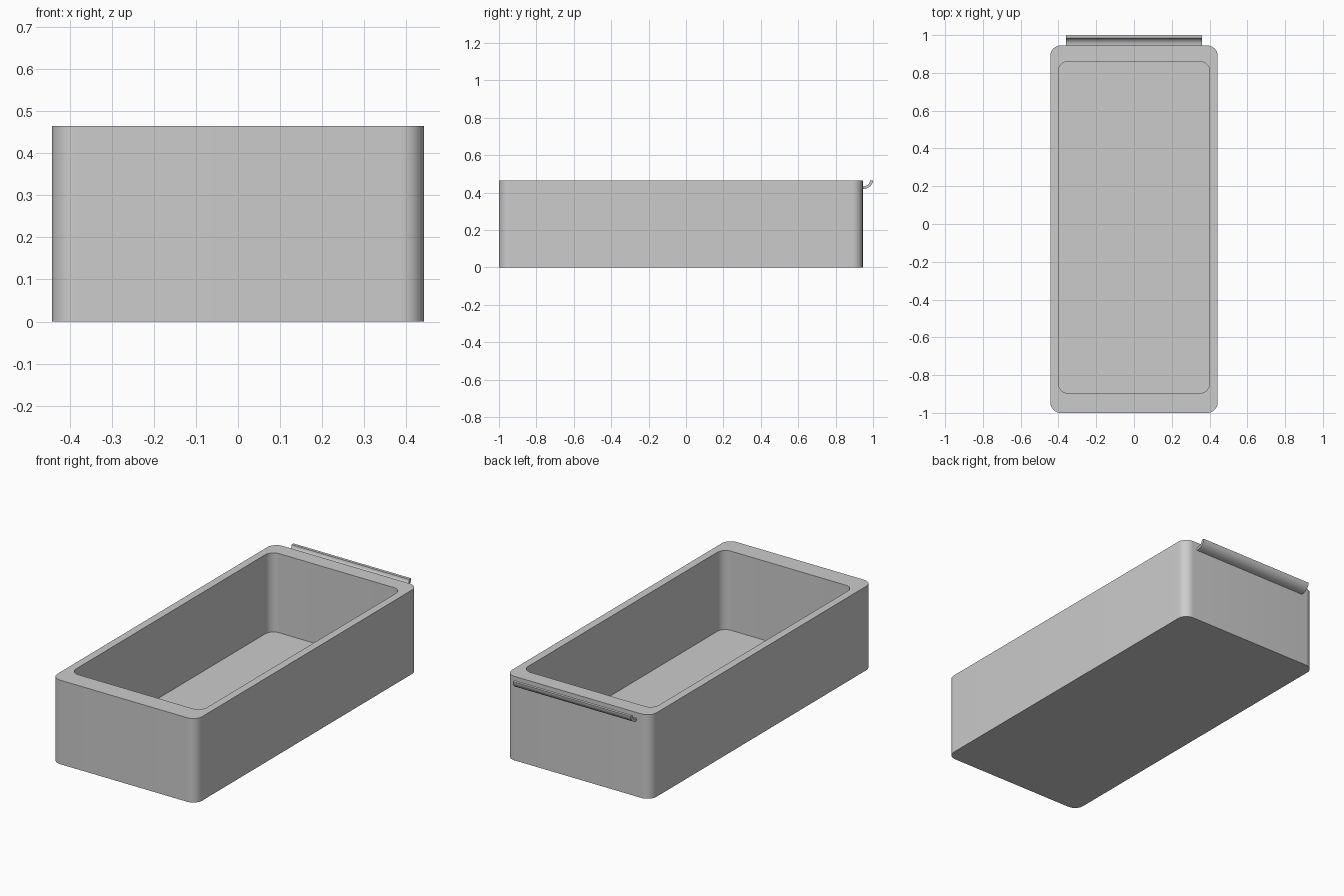
import bpy, bmesh
from math import sin, cos, pi, radians

cube = bpy.data.objects.get("Cube")
if cube:
    bpy.data.objects.remove(cube, do_unlink=True)

grey = bpy.data.materials.new("plain_grey")
grey.use_nodes = True
colour = (0.6, 0.6, 0.6, 1)
grey.diffuse_color = colour
grey.node_tree.nodes["Principled BSDF"].inputs["Base Color"].default_value = colour


def rounded_rect(half_x, y_min, y_max, r, steps=12):
    """Counter-clockwise outline of a rectangle with round corners."""
    corners = [(half_x - r, y_max - r), (r - half_x, y_max - r),
               (r - half_x, y_min + r), (half_x - r, y_min + r)]
    return [(cx + r * cos(a), cy + r * sin(a))
            for i, (cx, cy) in enumerate(corners)
            for a in [(i + k / steps) * pi / 2 for k in range(steps + 1)]]


def loft(name, rings):
    """Skin a stack of matching closed rings and cap both ends."""
    bm = bmesh.new()
    loops = [[bm.verts.new(p) for p in ring] for ring in rings]
    n = len(loops[0])
    for a, b in zip(loops, loops[1:]):
        for i in range(n):
            j = (i + 1) % n
            bm.faces.new((a[i], a[j], b[j], b[i]))
    bm.faces.new(loops[0][::-1])
    bm.faces.new(loops[-1])
    bmesh.ops.recalc_face_normals(bm, faces=bm.faces)
    mesh = bpy.data.meshes.new(name)
    bm.to_mesh(mesh)
    bm.free()
    mesh.materials.append(grey)
    obj = bpy.data.objects.new(name, mesh)
    bpy.context.collection.objects.link(obj)
    bpy.ops.object.select_all(action='DESELECT')
    obj.select_set(True)
    bpy.context.view_layer.objects.active = obj
    bpy.ops.object.shade_smooth_by_angle(angle=radians(30))
    return obj


# Open tray: outer wall, rim, inner wall and floor
top, floor = 0.465, 0.027
outer = rounded_rect(0.443, -1.0, 0.945, 0.055)
inner = rounded_rect(0.4, -0.895, 0.86, 0.05)
loft("tray", [[(x, y, z) for x, y in outline]
              for outline, z in ((outer, 0), (outer, top), (inner, top), (inner, floor))])

# Curled lip handle on the back wall: two arcs make the strip's section
wall, steps = 0.945, 12


def arc(width, depth):
    return [(wall + width * sin(a), top - depth * cos(a))
            for a in [k / steps * pi / 2 for k in range(steps + 1)]]


section = arc(0.055, 0.046) + arc(0.039, 0.032)[::-1]
loft("handle_lip", [[(x, y, z) for y, z in section] for x in (-0.36, 0.36)])
